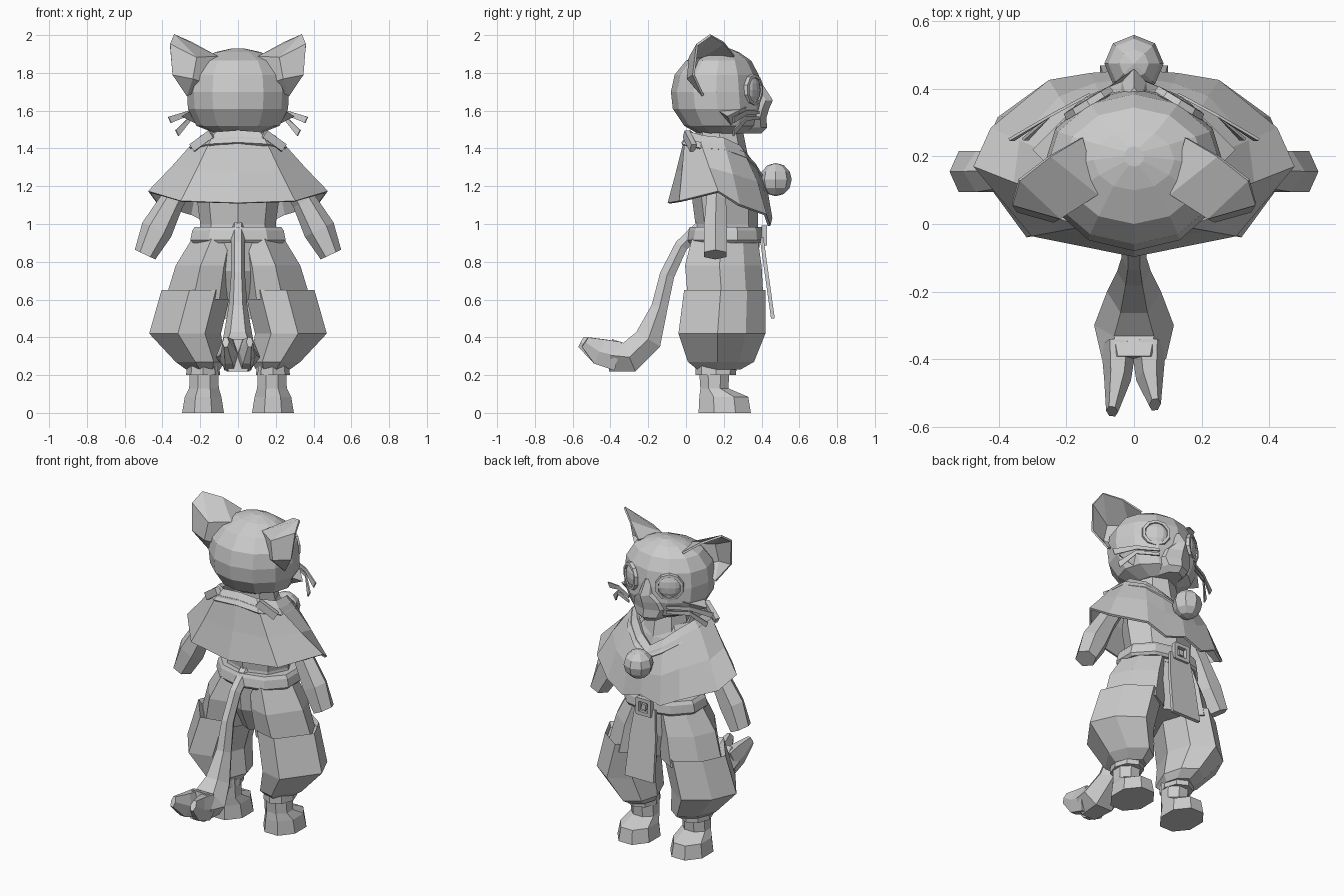
import bpy, bmesh, math
from mathutils import Vector, Matrix

cube = bpy.data.objects.get("Cube")
if cube:
    bpy.data.objects.remove(cube)

grey = bpy.data.materials.new("plain_grey")
grey.use_nodes = True
GREY = (0.6, 0.6, 0.6, 1)
grey.diffuse_color = GREY
grey.node_tree.nodes["Principled BSDF"].inputs["Base Color"].default_value = GREY


def finish(name, bm, thick=0):
    bmesh.ops.recalc_face_normals(bm, faces=bm.faces)
    mesh = bpy.data.meshes.new(name)
    bm.to_mesh(mesh)
    bm.free()
    mesh.materials.append(grey)
    ob = bpy.data.objects.new(name, mesh)
    bpy.context.collection.objects.link(ob)
    if thick:
        mod = ob.modifiers.new("thickness", "SOLIDIFY")
        mod.thickness = thick
        mod.offset = 0
    return ob


def loft(name, rings, cap=True, thick=0):
    """Skin a stack of equal closed rings."""
    bm = bmesh.new()
    rows = [[bm.verts.new(p) for p in r] for r in rings]
    n = len(rows[0])
    for a, b in zip(rows, rows[1:]):
        for i in range(n):
            j = (i + 1) % n
            bm.faces.new((a[i], a[j], b[j], b[i]))
    if cap:
        bm.faces.new(rows[0])
        bm.faces.new(rows[-1])
    return finish(name, bm, thick)


def oval(z, cx, rx, back, front, n=8, turn=0.0):
    """Level ring given by its centre x, half width and y range."""
    cy, ry = (back + front) / 2, (front - back) / 2
    return [Vector((cx + rx * math.sin(t), cy + ry * math.cos(t), z))
            for t in (math.tau * (i + turn) / n for i in range(n))]


def trouser_ring(z, s, cx, rx, back, front):
    """Seven-sided trouser section, broad behind and tapering to the front."""
    cy, ry = (back + front) / 2, (front - back) / 2
    shape = ((.2, -1), (1, -.1), (.65, .55), (-.1, 1), (-.75, .65), (-1, 0), (-.55, -.85))
    return [Vector((s * (cx + u * rx), cy + v * ry, z)) for u, v in shape]


def tube(name, path, n=6):
    """Limb along points; each entry is point, half width, half depth."""
    rings = []
    for i, (p, rw, rd) in enumerate(path):
        a, b = path[max(i - 1, 0)][0], path[min(i + 1, len(path) - 1)][0]
        d = (Vector(b) - Vector(a)).normalized()
        side = Vector((1, 0, 0)) - d * d.x
        side.normalize()
        up = d.cross(side)
        rings.append([Vector(p) + side * rw * math.cos(t) + up * rd * math.sin(t)
                      for t in (math.tau * k / n for k in range(n))])
    return loft(name, rings)


def box(name, loc, size, rot=(0, 0, 0)):
    bm = bmesh.new()
    bmesh.ops.create_cube(bm, size=1)
    m = Matrix.Rotation(rot[2], 4, "Z") @ Matrix.Rotation(rot[1], 4, "Y") @ Matrix.Rotation(rot[0], 4, "X")
    bm.transform(Matrix.Translation(loc) @ m @ Matrix.Diagonal((*size, 1)))
    return finish(name, bm)


def ball(name, loc, size, seg=8, turn=0.0):
    bm = bmesh.new()
    bmesh.ops.create_uvsphere(bm, u_segments=seg, v_segments=6, radius=1)
    bm.transform(Matrix.Translation(loc) @ Matrix.Rotation(turn, 4, "Z") @ Matrix.Diagonal((*size, 1)))
    return finish(name, bm)


def polys(name, points, faces, thick=0):
    bm = bmesh.new()
    vs = [bm.verts.new(p) for p in points]
    for f in faces:
        bm.faces.new([vs[i] for i in f])
    return finish(name, bm, thick)


def mirrored(half):
    """Complete a closed ring from its +x half, back centre to front centre."""
    return [Vector(p) for p in half] + [Vector((-x, y, z)) for x, y, z in half[-2:0:-1]]


# Head and muzzle
loft("head", [oval(z, 0, w, b, f, 12) for z, w, b, f in (
    (1.48, .12, .06, .33), (1.52, .22, -.01, .38), (1.61, .265, -.07, .405),
    (1.70, .27, -.08, .40), (1.79, .26, -.06, .385), (1.865, .21, .0, .345),
    (1.91, .12, .1, .28), (1.93, .03, .17, .23))])
loft("muzzle", [oval(z, 0, w, .2, f) for z, w, f in (
    (1.48, .07, .40), (1.51, .10, .43), (1.56, .13, .425),
    (1.61, .11, .44), (1.655, .05, .46), (1.74, .03, .405))])

# Torso, neck and belt
loft("torso", [oval(z, 0, w, b, f) for z, w, b, f in (
    (.88, .22, .03, .39), (1.0, .2, .05, .38), (1.15, .22, .03, .38), (1.35, .2, .03, .33), (1.42, .14, .05, .3))])
loft("neck", [oval(z, 0, w, .05, f) for z, w, f in ((1.3, .15, .34), (1.5, .12, .3))])
loft("belt", [oval(z, 0, w, b, f, 10) for z, w, b, f in (
    (.90, .25, .01, .405), (.915, .265, 0, .415), (.965, .255, .01, .41), (.985, .24, .02, .4))])

# Cape with a dipping neckline and a pointed hem
neckline = mirrored([(0, .0, 1.46), (.14, .0, 1.45), (.23, .08, 1.43), (.23, .2, 1.42),
                     (.17, .30, 1.38), (.09, .36, 1.32), (0, .39, 1.27)])
hem = mirrored([(0, -.09, 1.11), (.3, -.03, 1.12), (.47, .17, 1.17), (.42, .28, 1.10),
                (.25, .42, 1.05), (.13, .44, .99), (0, .45, 1.03)])
middle = []
for p, q in zip(neckline, hem):
    front = min(max((p.y - .1) / .25, 0), 1)
    m = p.lerp(q, .5 + .13 * front)
    m.z = p.z + (q.z - p.z) * (.52 - .05 * front)
    middle.append(m)
loft("cape", [neckline, middle, hem], cap=False, thick=.015)

# Folded collar band and bell
centre = Vector((0, .17, 0))
outer = [centre + (p - centre) * 1.08 for p in neckline]
inner = [centre + (p - centre) * .82 for p in neckline]
for ring, lift in ((outer, -.035), (inner, .03)):
    for p, s in zip(ring, neckline):
        p.z = s.z + lift
loft("collar", [inner, outer], cap=False, thick=.025)
ball("bell", (0, .475, 1.235), (.088, .085, .088))

# Hanging cloth and buckle
polys("front_cloth", [(-.07, .40, .93), (.07, .40, .93), (-.09, .425, .75), (.09, .425, .75),
                      (-.10, .46, .50), (.10, .46, .50)], [(0, 1, 3, 2), (2, 3, 5, 4)], .02)
for s in (-1, 1):
    box("buckle_side", (s * .042, .415, .94), (.022, .03, .1))
    box("buckle_bar", (0, .415, .94 + s * .042), (.1, .03, .022))
box("buckle_pin", (0, .415, .94), (.03, .02, .035))

for s, side in ((-1, "right_"), (1, "left_")):
    # Cupped ear, rooted inside the head
    rim = [(.27, .09, 1.68), (.345, .04, 1.79), (.36, .06, 1.95), (.34, .13, 2.0),
           (.25, .2, 1.96), (.155, .255, 1.89)]
    back = [(.24, .01, 1.77), (.22, .02, 1.88), (.11, .09, 1.885), (.15, .07, 1.74)]
    polys(side + "ear", [(s * x, y, z) for x, y, z in rim + back],
          [(0, 1, 6), (1, 2, 7, 6), (2, 3, 7), (3, 4, 8, 7), (4, 5, 8), (6, 7, 8, 9), (0, 6, 9)], .012)

    # Eye with a low rim
    turn = -s * .55
    ball(side + "eye", (s * .13, .355, 1.71), (.068, .025, .07), 10, turn)
    rings = [[Matrix.Rotation(turn, 3, "Z") @ Vector((r * math.sin(t), y, r * math.cos(t)))
              + Vector((s * .13, .35, 1.71)) for t in (math.tau * k / 10 for k in range(10))]
             for r, y in ((.086, 0), (.083, .02), (.066, .022), (.062, 0))]
    loft(side + "eye_rim", rings, cap=False)

    # Cheek tuft and whiskers
    polys(side + "cheek_tuft", [(s * .2, .32, 1.62), (s * .2, .12, 1.63), (s * .2, .24, 1.52), (s * .3, .22, 1.57)],
          [(0, 1, 3), (1, 2, 3), (2, 0, 3), (0, 1, 2)])
    for z0, xe, ze in ((1.59, .37, 1.555), (1.56, .33, 1.485)):
        polys(side + "whisker", [(s * .13, .385, z0 + .008), (s * .13, .385, z0 - .008),
                                 (s * .25, .32, z0 - .012), (s * (xe - .015), .25, ze - .02),
                                 (s * xe, .25, ze + .012), (s * .25, .32, z0 + .013)],
              [(0, 1, 2, 5), (5, 2, 3, 4)], .008)

    # Collar point at the back
    box(side + "collar_point", (s * .19, .02, 1.44), (.13, .03, .045), (0, s * .6, s * .35))

    # Arm with blunt hand
    tube(side + "arm", [((s * .22, .16, 1.34), .06, .06), ((s * .35, .16, 1.12), .065, .06),
                        ((s * .43, .155, .97), .085, .07), ((s * .492, .155, .838), .06, .07)])

    # Trouser leg: thigh and gathered puff
    loft(side + "thigh", [trouser_ring(z, s, c, w, b, f) for z, c, w, b, f in (
        (.92, .115, .13, .03, .38), (.78, .165, .165, -.005, .40), (.60, .2, .185, .01, .41))])
    loft(side + "trouser_puff", [trouser_ring(z, s, c, w, b, f) for z, c, w, b, f in (
        (.62, .22, .17, .03, .40), (.65, .22, .185, -.01, .42), (.42, .28, .19, -.04, .42),
        (.27, .2, .13, .01, .36), (.23, .185, .09, .06, .29))])

    # Leg, ankle cuff and foot
    loft(side + "cuff", [oval(z, s * .185, w, .05, f) for z, w, f in ((.31, .08, .27), (.2, .09, .265))])
    loft(side + "foot", [oval(z, s * c, w, b, f, 8, .5) for z, c, w, b, f in (
        (.26, .18, .08, .06, .24), (.13, .18, .085, .07, .23), (.085, .185, .105, .06, .34), (0, .185, .12, .055, .355))])

# Seat joining the trouser legs
loft("trouser_seat", [oval(z, 0, w, b, f) for z, w, b, f in (
    (.91, .235, .02, .39), (.75, .2, .03, .38), (.6, .1, .1, .34))])

# Tail ending in a forked tuft
tube("tail", [((0, .1, 1.01), .037, .035), ((0, -.025, .885), .037, .04), ((0, -.1, .73), .037, .045),
              ((0, -.14, .56), .05, .05), ((0, -.2, .39), .08, .085), ((0, -.3, .295), .118, .095),
              ((0, -.4, .305), .095, .1)])
for x, y in ((-.065, -.555), (.062, -.535)):
    tube("tail_tuft", [((x * .7, -.36, .30), .052, .09), ((x * .75, -.46, .325), .04, .08),
                       ((x, y, .375), .018, .035)])
